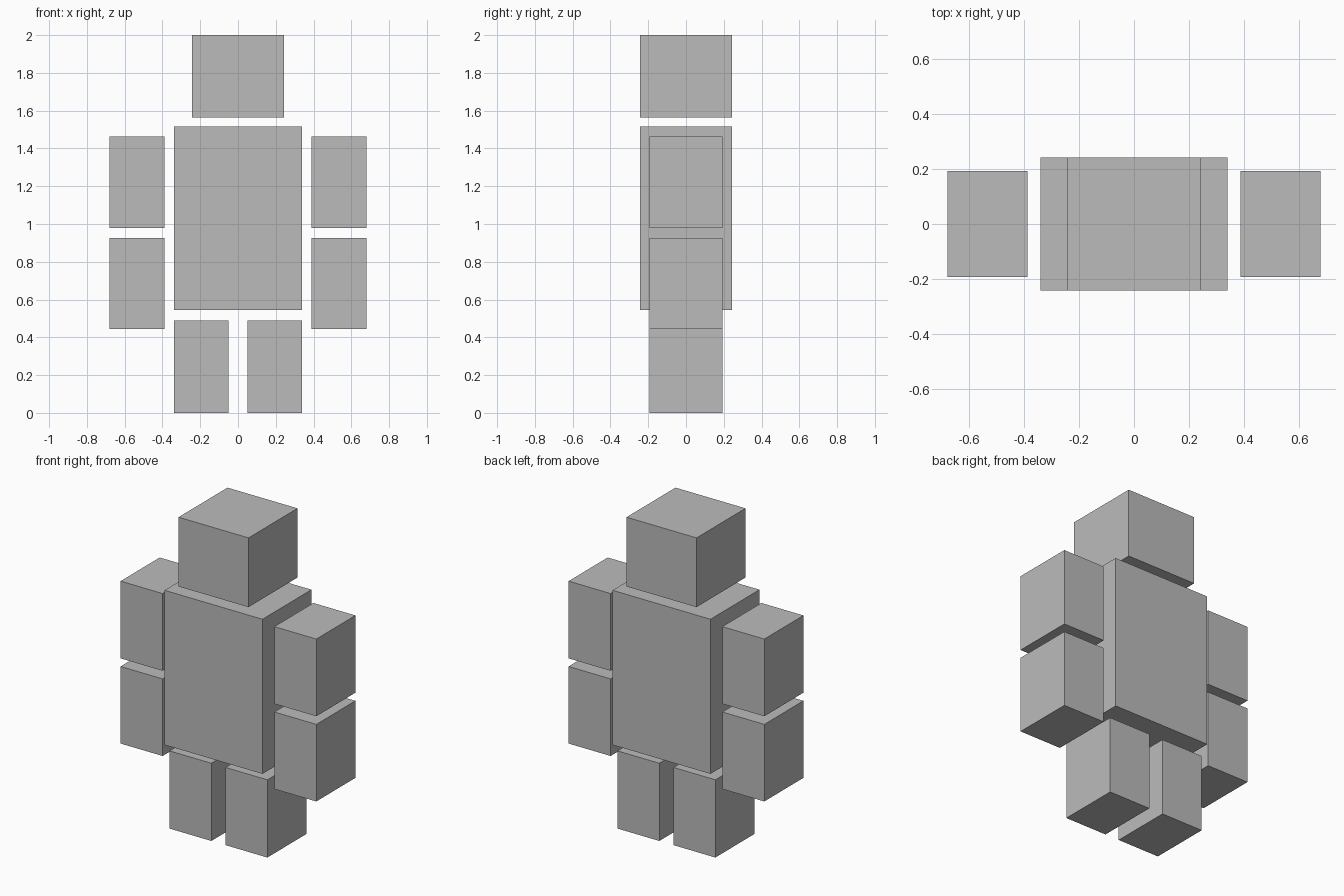
import bpy

if "Cube" in bpy.data.objects:
    bpy.data.objects.remove(bpy.data.objects["Cube"])

grey = bpy.data.materials.new("plain_grey")
grey.diffuse_color = (0.5, 0.5, 0.5, 1)
grey.use_nodes = True
grey.node_tree.nodes["Principled BSDF"].inputs["Base Color"].default_value = grey.diffuse_color


def box(name, x0, x1, half_depth, z0, z1):
    """Sharp-edged block spanning the given x and z ranges, centred on y = 0."""
    bpy.ops.mesh.primitive_cube_add(size=1)
    ob = bpy.context.object
    ob.name = name
    ob.location = ((x0 + x1) / 2, 0, (z0 + z1) / 2)
    ob.scale = (x1 - x0, 2 * half_depth, z1 - z0)
    bpy.ops.object.transform_apply(location=False, rotation=False, scale=True)
    ob.data.materials.append(grey)
    return ob


# Head and torso
box("head", -0.243, 0.243, 0.243, 1.565, 2.0)
box("torso", -0.34, 0.34, 0.243, 0.544, 1.515)

# Paired limbs: name, inner x, outer x, bottom z, top z
limbs = [
    ("upper_arm", 0.388, 0.68, 0.978, 1.463),
    ("forearm", 0.388, 0.68, 0.443, 0.927),
    ("leg", 0.049, 0.34, 0.0, 0.488),
]
for name, inner, outer, z0, z1 in limbs:
    box("left_" + name, inner, outer, 0.194, z0, z1)
    box("right_" + name, -outer, -inner, 0.194, z0, z1)
